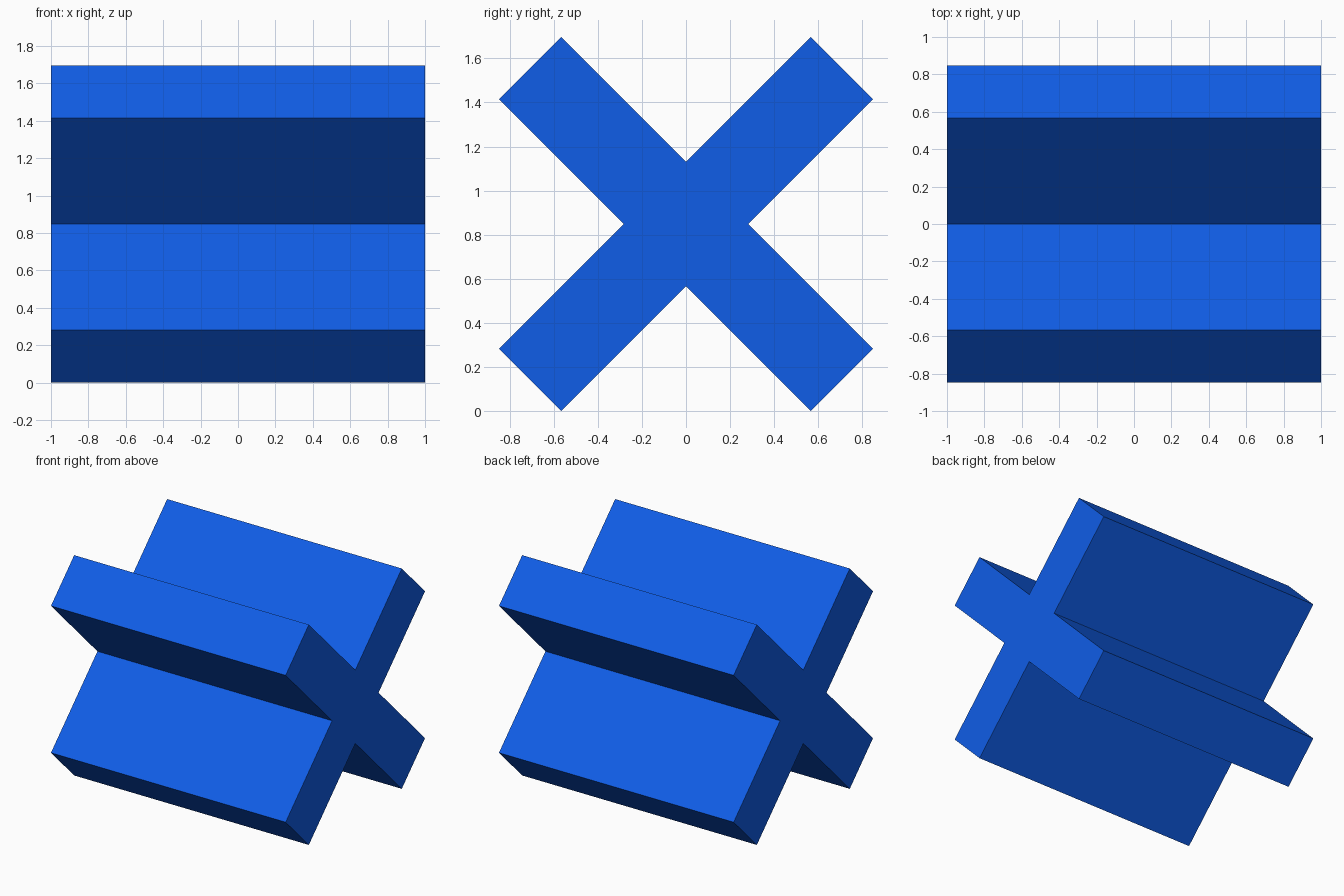
import bpy
import bmesh
import math
from mathutils import Matrix, Vector

if "Cube" in bpy.data.objects:
    bpy.data.objects.remove(bpy.data.objects["Cube"])

ARM = 1.0                      # centre to arm tip
HALF = 0.2                     # half the arm thickness
LENGTH = 2.0                   # extent along x
HEIGHT = (ARM + HALF) / math.sqrt(2)   # centre height above the floor

blue = bpy.data.materials.new("bright blue")
blue.diffuse_color = (0.005, 0.11, 0.80, 1.0)
blue.use_nodes = True
blue.node_tree.nodes["Principled BSDF"].inputs["Base Color"].default_value = blue.diffuse_color

# Cross outline in the y-z plane: each arm gives two tip corners and one inner corner
bm = bmesh.new()
verts = []
for i in range(4):
    turn = Matrix.Rotation(math.radians(45 + 90 * i), 4, 'X')
    for y, z in ((ARM, -HALF), (ARM, HALF), (HALF, HALF)):
        p = turn @ Vector((0, y, z))
        verts.append(bm.verts.new((-LENGTH / 2, p.y, p.z + HEIGHT)))
end = bm.faces.new(verts)

# Extrude the outline along x into a solid prism
result = bmesh.ops.extrude_face_region(bm, geom=[end], use_keep_orig=True)
moved = [g for g in result["geom"] if isinstance(g, bmesh.types.BMVert)]
bmesh.ops.translate(bm, vec=(LENGTH, 0, 0), verts=moved)
bmesh.ops.recalc_face_normals(bm, faces=bm.faces)

mesh = bpy.data.meshes.new("cross_prism")
bm.to_mesh(mesh)
bm.free()
mesh.materials.append(blue)
cross = bpy.data.objects.new("cross_prism", mesh)
bpy.context.collection.objects.link(cross)
